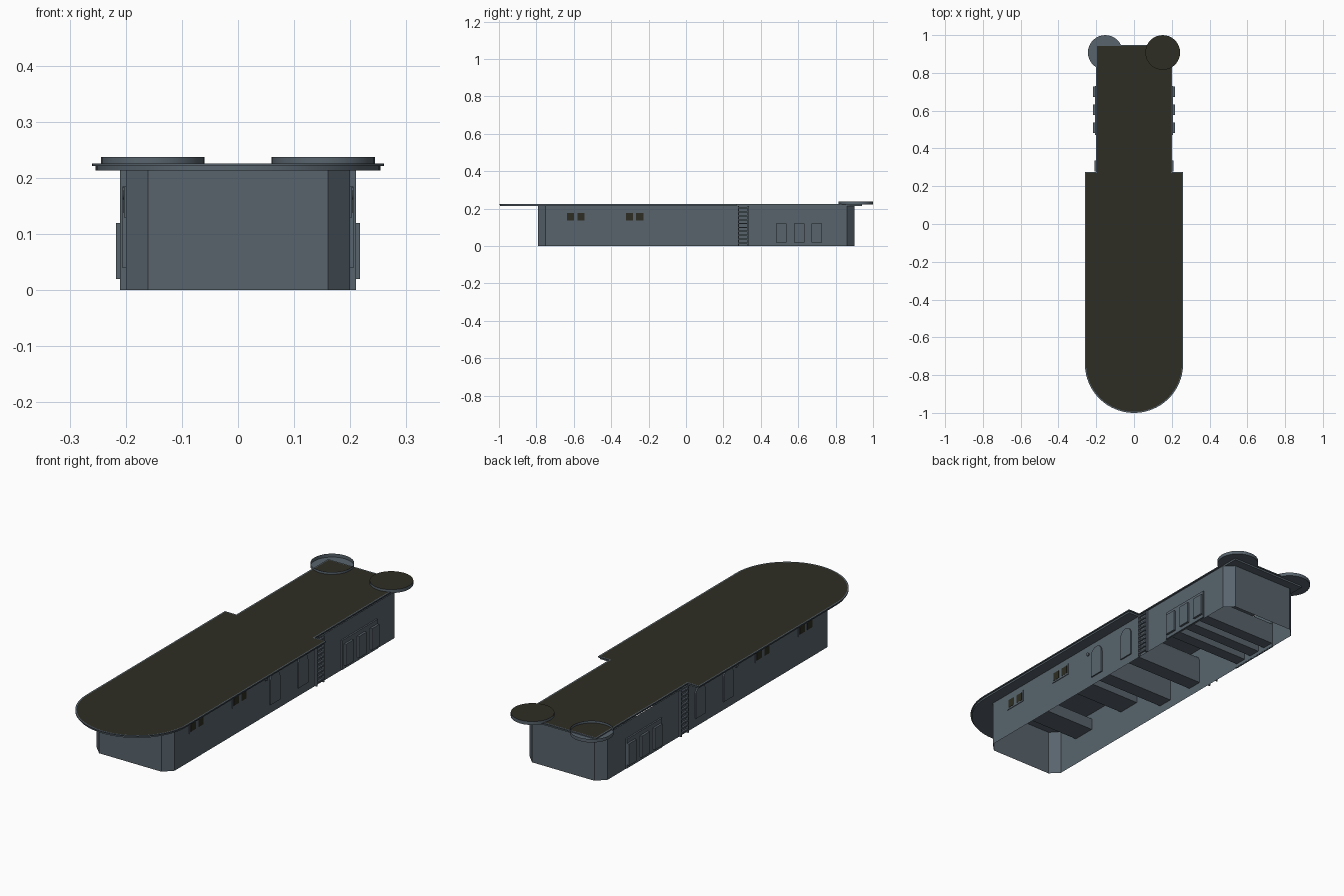
import bpy, bmesh, math
from mathutils import Vector

cube = bpy.data.objects.get("Cube")
if cube:
    bpy.data.objects.remove(cube, do_unlink=True)


def material(name, rgb):
    m = bpy.data.materials.new(name)
    m.use_nodes = True
    m.diffuse_color = (*rgb, 1)
    m.node_tree.nodes["Principled BSDF"].inputs["Base Color"].default_value = (*rgb, 1)
    return m


SLATE = material("slate_grey", (0.098, 0.127, 0.152))
OLIVE = material("dark_olive", (0.028, 0.027, 0.017))


def finish(name, bm, mats):
    bmesh.ops.recalc_face_normals(bm, faces=bm.faces)
    mesh = bpy.data.meshes.new(name)
    bm.to_mesh(mesh)
    bm.free()
    for m in mats:
        mesh.materials.append(m)
    ob = bpy.data.objects.new(name, mesh)
    bpy.context.collection.objects.link(ob)
    bpy.context.view_layer.objects.active = ob
    ob.select_set(True)
    bpy.ops.object.shade_smooth_by_angle(angle=math.radians(35))
    ob.select_set(False)
    return ob


def add_prism(bm, pts, lo, hi, axis="z", caps=(True, True)):
    """Extrude a 2D outline: (x, y) along z, or (y, z) along x. Returns the far cap."""
    def place(p, d):
        return Vector((p[0], p[1], d)) if axis == "z" else Vector((d, p[0], p[1]))
    a = [bm.verts.new(place(p, lo)) for p in pts]
    b = [bm.verts.new(place(p, hi)) for p in pts]
    n = len(pts)
    for i in range(n):
        j = (i + 1) % n
        bm.faces.new((a[i], a[j], b[j], b[i]))
    if caps[0]:
        bm.faces.new(a[::-1])
    return bm.faces.new(b) if caps[1] else None


def rect(y0, y1, z0, z1):
    return [(y0, z0), (y1, z0), (y1, z1), (y0, z1)]


def arc(cx, cy, r, start, end, steps):
    angles = [math.radians(start + (end - start) * i / steps) for i in range(steps + 1)]
    return [(cx + r * math.cos(t), cy + r * math.sin(t)) for t in angles]


def across(name, outlines, half, mats=(SLATE,)):
    """Parts that run through the whole building and show on both sides."""
    bm = bmesh.new()
    for pts in outlines:
        add_prism(bm, pts, -half, half, "x")
    return finish(name, bm, mats)


def both_sides(name, outlines, inner, outer, mats=(SLATE,)):
    """Thin parts on the left wall, repeated on the right wall."""
    bm = bmesh.new()
    for pts in outlines:
        for s in (-1, 1):
            add_prism(bm, pts, s * inner, s * outer, "x")
    return finish(name, bm, mats)


# Open-bottomed wall shell with chamfered corners
W, FRONT, BACK, C = 0.2, -0.79, 0.9, 0.04
half_wall = [(W - C, FRONT), (W, FRONT + C), (W, BACK - C), (W - C, BACK)]
bm = bmesh.new()
add_prism(bm, half_wall + [(-x, y) for x, y in reversed(half_wall)], 0, 0.215,
          caps=(False, False))
finish("walls", bm, [SLATE])


# Two-tier roof with a rounded front and a narrow back
def roof_outline(inset):
    r, n, step, end = 0.26 - inset, 0.201 - inset, 0.275 - inset, 0.948 - inset
    return arc(0, -0.74, r, 180, 360, 40) + [(r, step), (n, step), (n, end),
                                             (-n, end), (-n, step), (-r, step)]


bm = bmesh.new()
add_prism(bm, roof_outline(0.006), 0.213, 0.221)
finish("roof_lower_tier", bm, [SLATE])
bm = bmesh.new()
top = add_prism(bm, roof_outline(0), 0.221, 0.226)
bm.normal_update()
bmesh.ops.inset_region(bm, faces=[top], thickness=0.006, use_even_offset=True)
top.material_index = 1
finish("roof_upper_tier", bm, [SLATE, OLIVE])

# Round platforms on the back corners: the left one is closed, the right one is open
for name, x, closed in (("left_platform", 0.152, True), ("right_platform", -0.152, False)):
    bm = bmesh.new()
    cap = add_prism(bm, arc(x, 0.908, 0.092, 0, 348.75, 31), 0.221, 0.237, caps=(True, closed))
    if cap:
        cap.material_index = 1
    finish(name, bm, [SLATE, OLIVE])

# Double windows
for name, y in (("front_window", -0.59), ("middle_window", -0.275)):
    across(name + "_frame", [rect(y - 0.056, y + 0.056, 0.13, 0.185)], 0.203)
    both_sides(name + "_panes",
               [rect(y + s * 0.028 - 0.019, y + s * 0.028 + 0.019, 0.138, 0.177) for s in (-1, 1)],
               0.2, 0.204, [OLIVE])

# Arched doors
for name, y in (("front_door", -0.02), ("rear_door", 0.185)):
    r = 0.036
    across(name, [[(y - r, 0.04), (y + r, 0.04)] + arc(y, 0.149, r, 0, 180, 12)], 0.206)

# Round wall lamp
across("wall_lamp", [arc(-0.082, 0.17, 0.008, 0, 330, 11)], 0.206)

# Ladders
both_sides("ladder_rails", [rect(y, y + 0.006, 0, 0.213) for y in (0.278, 0.33)], 0.2, 0.21)
both_sides("ladder_rungs", [rect(0.284, 0.33, 0.012 + 0.021 * i, 0.019 + 0.021 * i)
                            for i in range(10)], 0.201, 0.209)

# Side panels with three tall blocks
both_sides("side_panel", [rect(0.47, 0.73, 0.004, 0.14)], 0.199, 0.207)
across("panel_blocks", [rect(y - 0.028, y + 0.028, 0.02, 0.12) for y in (0.51, 0.605, 0.7)], 0.217)
